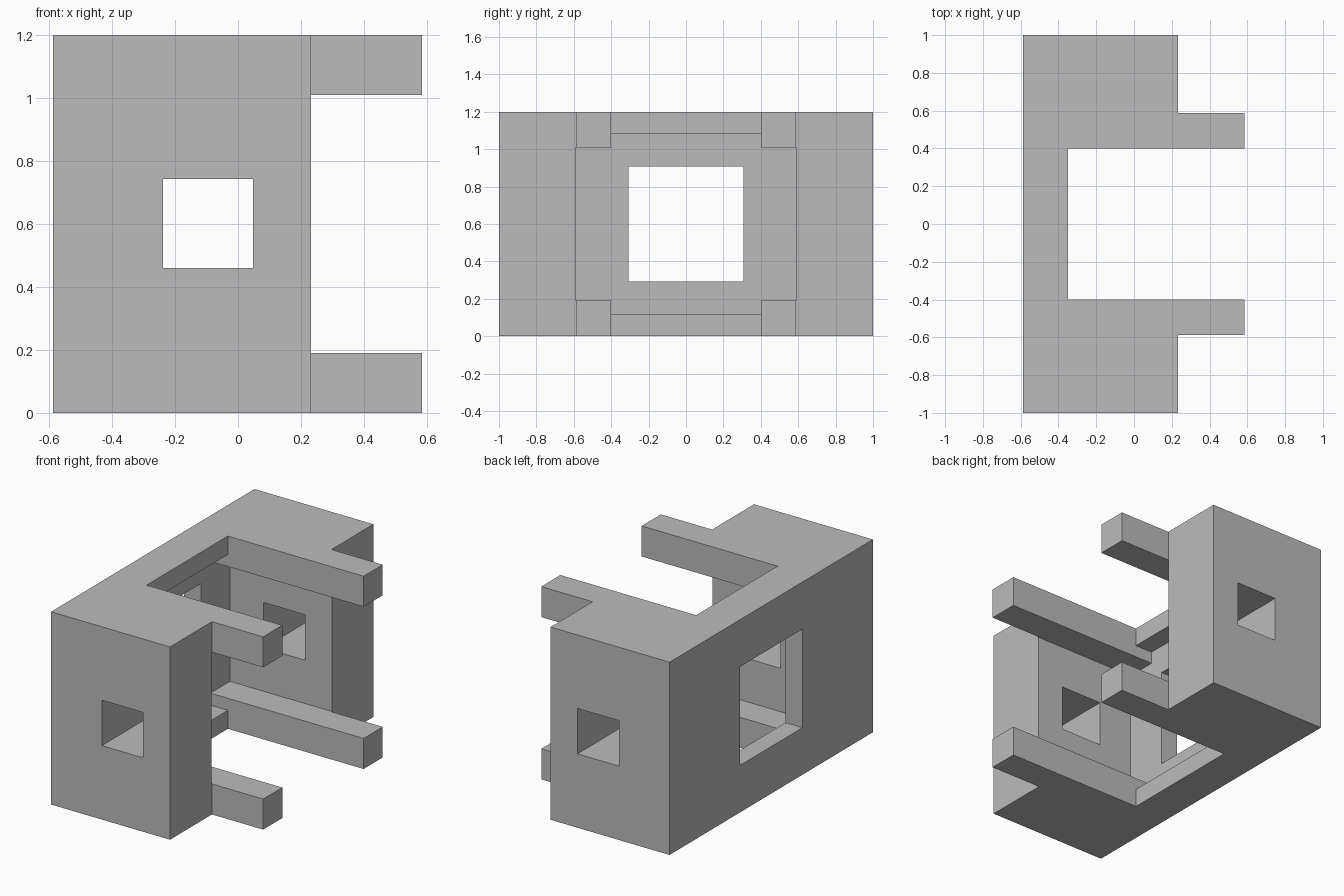
import bpy
import bmesh

cube = bpy.data.objects.get("Cube")
if cube:
    bpy.data.objects.remove(cube, do_unlink=True)

grey = bpy.data.materials.new("plain grey")
grey.use_nodes = True
colour = (0.5, 0.5, 0.5, 1.0)
grey.diffuse_color = colour
grey.node_tree.nodes["Principled BSDF"].inputs["Base Color"].default_value = colour

HEIGHT = 1.2


def prism(name, outline, low, high):
    """Extrude a plan outline from z = low to z = high."""
    bm = bmesh.new()
    base = bm.faces.new([bm.verts.new((x, y, low)) for x, y in outline])
    top = bmesh.ops.extrude_face_region(bm, geom=[base])["geom"]
    moved = [v for v in top if isinstance(v, bmesh.types.BMVert)]
    bmesh.ops.translate(bm, verts=moved, vec=(0, 0, high - low))
    bmesh.ops.recalc_face_normals(bm, faces=bm.faces)
    mesh = bpy.data.meshes.new(name)
    bm.to_mesh(mesh)
    bm.free()
    obj = bpy.data.objects.new(name, mesh)
    bpy.context.collection.objects.link(obj)
    return obj


def cut(target, name, x0, x1, y, z0, z1):
    """Subtract a box symmetric in y, then discard the cutter."""
    box = prism(name, [(x0, -y), (x1, -y), (x1, y), (x0, y)], z0, z1)
    box.hide_render = True
    mod = target.modifiers.new(name, "BOOLEAN")
    mod.operation = "DIFFERENCE"
    mod.solver = "EXACT"
    mod.object = box
    bpy.context.view_layer.objects.active = target
    bpy.ops.object.modifier_apply(modifier=mod.name)
    bpy.data.objects.remove(box, do_unlink=True)


# Body plan: two end blocks, a thin back, and arms reaching forward
half = [(-0.35, 0.4), (0.585, 0.4), (0.585, 0.588), (0.232, 0.588),
        (0.232, 1.0), (-0.587, 1.0)]
plan = half + [(x, -y) for x, y in reversed(half)]
body = prism("block_frame", plan, 0, HEIGHT)
body.data.materials.append(grey)

# Cavity between the end blocks leaves four arms, top and bottom
cut(body, "cavity", -0.47, 0.8, 0.592, 0.19, HEIGHT - 0.19)
# Taller pocket at the back leaves two thinner cross rails
cut(body, "rail_pocket", -0.47, -0.2, 0.4, 0.115, HEIGHT - 0.115)
# Openings through the end blocks and the back wall
cut(body, "end_window", -0.238, 0.047, 1.2, 0.46, 0.743)
cut(body, "back_window", -0.8, -0.3, 0.308, 0.293, 0.907)
